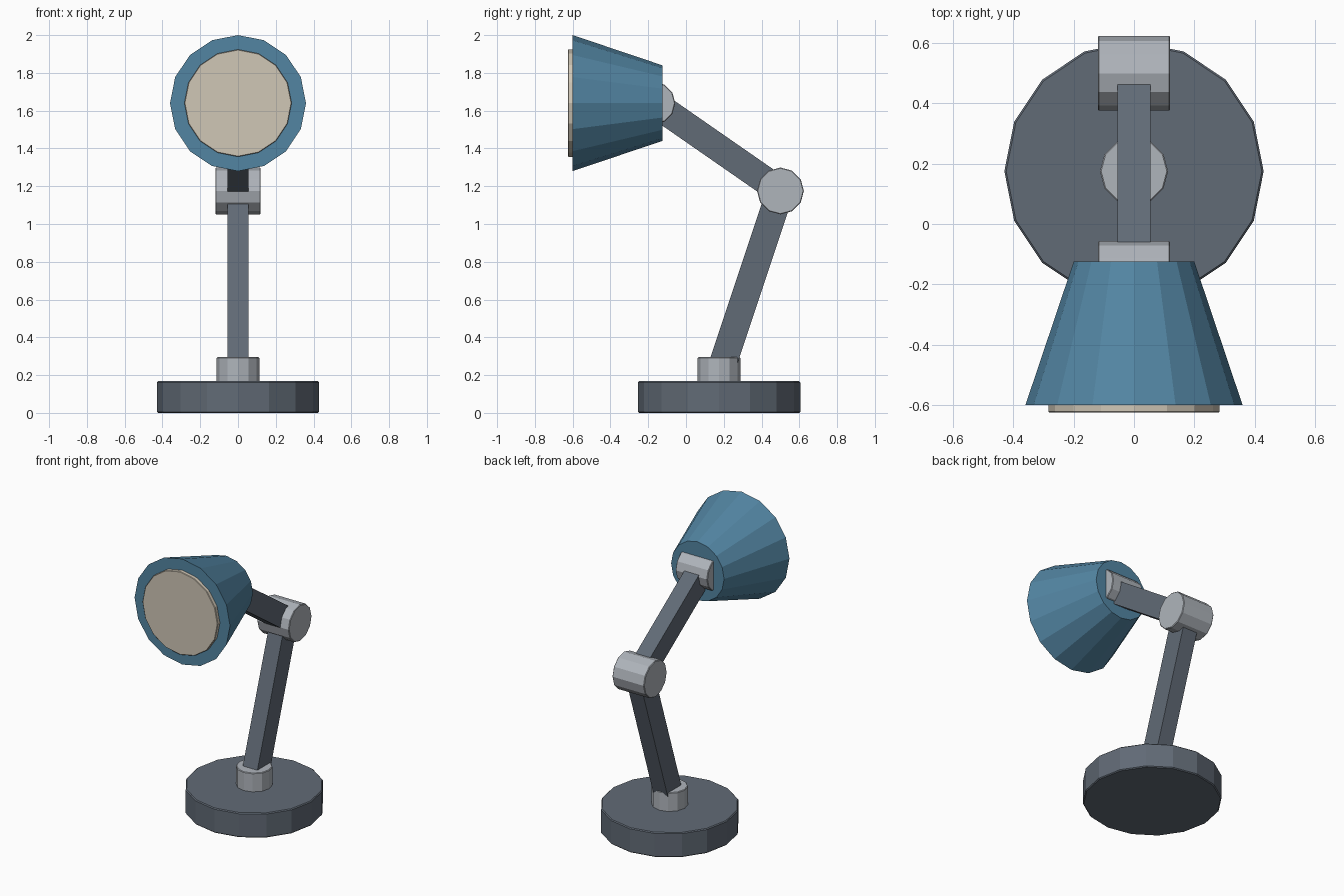
import bpy
import bmesh
import math
from mathutils import Matrix, Vector

if "Cube" in bpy.data.objects:
    bpy.data.objects.remove(bpy.data.objects["Cube"])


def material(name, rgb):
    m = bpy.data.materials.new(name)
    m.diffuse_color = (*rgb, 1.0)
    m.use_nodes = True
    m.node_tree.nodes["Principled BSDF"].inputs["Base Color"].default_value = m.diffuse_color
    return m


DARK = material("slate_grey", (0.120, 0.145, 0.180))
LIGHT = material("light_metal", (0.43, 0.46, 0.50))
BLUE = material("shade_blue", (0.086, 0.235, 0.365))
CREAM = material("lens_cream", (0.63, 0.57, 0.47))


def finish(bm, name, mat, bevel=0.0):
    """Store a bmesh as a flat shaded object with an optional edge chamfer."""
    bmesh.ops.recalc_face_normals(bm, faces=bm.faces)
    mesh = bpy.data.meshes.new(name)
    bm.to_mesh(mesh)
    bm.free()
    mesh.materials.append(mat)
    ob = bpy.data.objects.new(name, mesh)
    bpy.context.collection.objects.link(ob)
    if bevel:
        mod = ob.modifiers.new("edge_chamfer", "BEVEL")
        mod.width = bevel
        mod.segments = 1
        mod.limit_method = "ANGLE"
        mod.angle_limit = math.radians(60)
    return ob


def drum(name, start, end, r1, r2, sides, mat, bevel=0.0):
    """Capped cylinder or cone running along one axis from start to end."""
    a, b = Vector(start), Vector(end)
    axis = b - a
    turn = Vector((0, 0, 1)).rotation_difference(axis).to_matrix().to_4x4()
    bm = bmesh.new()
    bmesh.ops.create_cone(bm, cap_ends=True, segments=sides, radius1=r1, radius2=r2,
                          depth=axis.length,
                          matrix=Matrix.Translation((a + b) / 2) @ turn)
    return finish(bm, name, mat, bevel)


def bar(name, start, end, width, depth, mat):
    """Rectangular bar between two points in the side plane."""
    a, b = Vector(start), Vector(end)
    axis = b - a
    tilt = math.atan2(-axis.y, axis.z)
    bm = bmesh.new()
    bmesh.ops.create_cube(bm, size=1.0,
                          matrix=Matrix.Translation((a + b) / 2)
                          @ Matrix.Rotation(tilt, 4, "X")
                          @ Matrix.Diagonal((width, depth, axis.length, 1)))
    return finish(bm, name, mat)


BASE_Y = 0.175
ELBOW = (0, 0.50, 1.175)
HEAD = (0, -0.17, 1.64)

# Foot and collar
drum("base", (0, BASE_Y, 0), (0, BASE_Y, 0.168), 0.43, 0.43, 16, DARK, 0.006)
drum("collar", (0, BASE_Y, 0.16), (0, BASE_Y, 0.295), 0.113, 0.113, 12, LIGHT, 0.004)

# Arms
bar("lower_arm", (0, BASE_Y, 0.20), ELBOW, 0.11, 0.145, DARK)
bar("upper_arm", ELBOW, HEAD, 0.11, 0.145, DARK)

# Hinge drums running from side to side
for name, (x, y, z), r in (("elbow_joint", ELBOW, 0.124), ("head_joint", HEAD, 0.113)):
    drum(name, (-0.12, y, z), (0.12, y, z), r, r, 12, LIGHT, 0.004)

# Lamp head
drum("lamp_shade", (0, -0.60, 1.64), (0, -0.125, 1.64), 0.36, 0.20, 16, BLUE)
drum("lens", (0, -0.625, 1.64), (0, -0.59, 1.64), 0.284, 0.284, 16, CREAM, 0.003)
